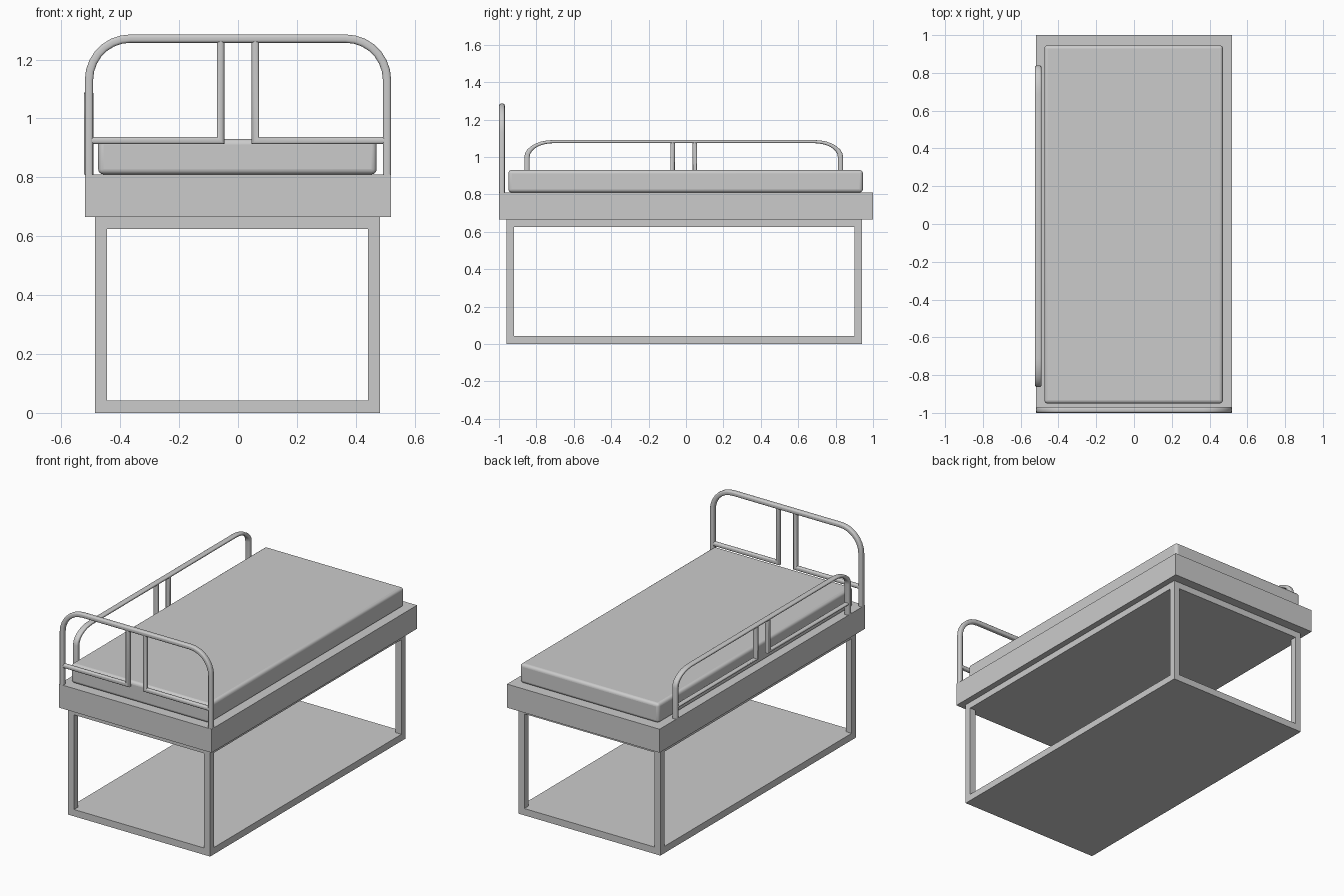
import bpy, bmesh, math
from mathutils import Vector

if "Cube" in bpy.data.objects:
    bpy.data.objects.remove(bpy.data.objects["Cube"])


def box(name, x, y, z, bevel=0.0):
    """Box from (min, max) ranges, optionally with rounded edges."""
    bpy.ops.mesh.primitive_cube_add(size=1, location=[sum(r) / 2 for r in (x, y, z)])
    ob = bpy.context.object
    ob.name = name
    ob.scale = [r[1] - r[0] for r in (x, y, z)]
    bpy.ops.object.transform_apply(location=False, rotation=False, scale=True)
    if bevel:
        mod = ob.modifiers.new("round", 'BEVEL')
        mod.width, mod.segments = bevel, 4
        bpy.ops.object.shade_smooth_by_angle(angle=math.radians(40))
    return ob


def section(width, depth, r=0.009, n=3):
    """Rounded rectangle cross-section."""
    pts = []
    for q, (sx, sy) in enumerate([(1, 1), (-1, 1), (-1, -1), (1, -1)]):
        for i in range(n + 1):
            a = math.pi / 2 * (q + i / n)
            pts.append((sx * (width / 2 - r) + r * math.cos(a),
                        sy * (depth / 2 - r) + r * math.sin(a)))
    return pts


def sweep(bm, path, width, depth):
    """Sweep the section along a path in the local XZ plane with mitred corners."""
    path = [Vector(p) for p in path]
    rings = []
    for i, p in enumerate(path):
        d0 = (p - path[i - 1]).normalized() if i else (path[1] - p).normalized()
        d1 = (path[i + 1] - p).normalized() if i < len(path) - 1 else d0
        n0, n1 = Vector((-d0.y, d0.x)), Vector((-d1.y, d1.x))
        m = (n0 + n1).normalized()
        m /= m.dot(n0)
        rings.append([bm.verts.new((p.x + m.x * a, b, p.y + m.y * a))
                      for a, b in section(width, depth)])
    k = len(rings[0])
    for r0, r1 in zip(rings, rings[1:]):
        for j in range(k):
            bm.faces.new((r0[j], r0[(j + 1) % k], r1[(j + 1) % k], r1[j]))
    bm.faces.new(rings[0])
    bm.faces.new(rings[-1])


def rail(name, half, height, t=0.028, radius=0.14):
    """Arched tube with two L-shaped inner bars, origin at foot centre."""
    bm = bmesh.new()
    w, h = half - t / 2, height - t / 2
    right = [(w, 0)] + [(w - radius + radius * math.cos(a), h - radius + radius * math.sin(a))
                        for a in [math.pi / 2 * i / 7 for i in range(8)]]
    sweep(bm, right + [(-x, z) for x, z in reversed(right)], t, 0.03)
    for s in (-1, 1):
        sweep(bm, [(s * w, 0.115), (s * 0.059, 0.115), (s * 0.059, h)], 0.025, 0.026)
    bmesh.ops.recalc_face_normals(bm, faces=bm.faces)
    me = bpy.data.meshes.new(name)
    bm.to_mesh(me)
    bm.free()
    ob = bpy.data.objects.new(name, me)
    bpy.context.collection.objects.link(ob)
    bpy.ops.object.select_all(action='DESELECT')
    bpy.context.view_layer.objects.active = ob
    ob.select_set(True)
    bpy.ops.object.shade_smooth_by_angle(angle=math.radians(40))
    return ob


# Base: bottom shelf, top panel and four corner legs
X, Y, T = (-0.485, 0.482), (-0.96, 0.942), 0.04
box("bottom_shelf", X, Y, (0, 0.042))
box("top_panel", X, Y, (0.625, 0.665))
for xn, xr in (("left", (X[0], X[0] + T)), ("right", (X[1] - T, X[1]))):
    for yn, yr in (("front", (Y[0], Y[0] + T)), ("back", (Y[1] - T, Y[1]))):
        box(f"{yn}_{xn}_leg", xr, yr, (0.042, 0.625))

# Bed deck and mattress
box("bed_deck", (-0.52, 0.52), (-1, 1), (0.665, 0.81))
box("mattress", (-0.475, 0.471), (-0.95, 0.946), (0.81, 0.93), bevel=0.018)

# Headboard across the front
head = rail("headboard", 0.52, 0.475)
head.location = (0, -0.984, 0.81)

# Guard rail along the left side, squashed in height
guard = rail("side_guard_rail", 0.852, 0.475)
guard.location = (-0.507, -0.012, 0.81)
guard.rotation_euler = (0, 0, math.pi / 2)
guard.scale = (1, 1.1, 0.59)
